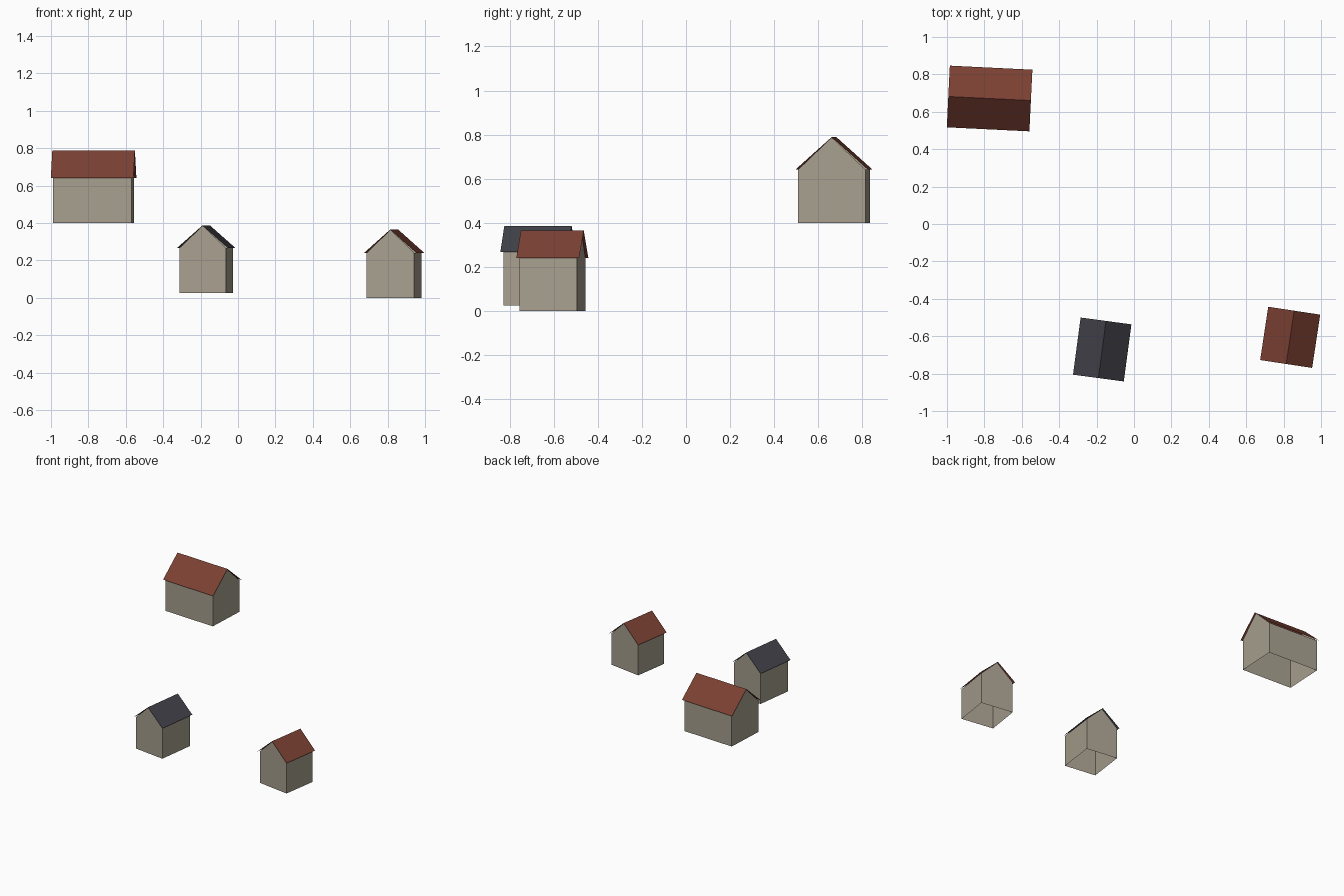
import bpy
import math

cube = bpy.data.objects.get("Cube")
if cube:
    bpy.data.objects.remove(cube, do_unlink=True)


def material(name, rgb):
    mat = bpy.data.materials.new(name)
    mat.use_nodes = True
    mat.diffuse_color = (*rgb, 1)
    mat.node_tree.nodes["Principled BSDF"].inputs["Base Color"].default_value = (*rgb, 1)
    return mat


plaster = material("plaster", (0.39, 0.35, 0.275))
red_tile = material("red_tile", (0.2, 0.053, 0.033))
slate = material("slate", (0.054, 0.054, 0.068))

WALL_HEIGHT = 0.241
OVERHANG = 0.012


def add_mesh(name, verts, faces, mat, place, angle):
    mesh = bpy.data.meshes.new(name)
    mesh.from_pydata(verts, [], faces)
    mesh.materials.append(mat)
    obj = bpy.data.objects.new(name, mesh)
    obj.location = place
    obj.rotation_euler.z = math.radians(angle)
    bpy.context.collection.objects.link(obj)
    return obj


def section(half_width, eave, ridge, y):
    """Gable outline above the eaves: left eave, ridge, right eave."""
    return [(-half_width, y, eave), (0, y, ridge), (half_width, y, eave)]


def house(name, place, angle, width, length, rise, roof_mat):
    """House with its ridge along local y, open underneath."""
    w, l = width / 2, length / 2
    ridge = WALL_HEIGHT + rise

    # Walls: two pentagon gables joined by two long sides
    verts = []
    for y in (-l, l):
        verts += [(-w, y, 0)] + section(w, WALL_HEIGHT, ridge - 0.001, y) + [(w, y, 0)]
    faces = [(0, 4, 3, 2, 1), (5, 6, 7, 8, 9), (0, 1, 6, 5), (4, 9, 8, 3)]
    add_mesh(name + "_walls", verts, faces, plaster, place, angle)

    # Roof: two thin slopes overhanging on every side
    verts = []
    for y in (-l - OVERHANG, l + OVERHANG):
        verts += section(w + OVERHANG, WALL_HEIGHT, ridge, y)
    add_mesh(name + "_roof", verts, [(0, 1, 4, 3), (1, 2, 5, 4)], roof_mat, place, angle)


house("long_house", (-0.772, 0.671, 0.4), 87.2, 0.306, 0.418, 0.148, red_tile)
house("slate_house", (-0.17, -0.671, 0.026), -7.6, 0.25, 0.284, 0.12, slate)
house("small_house", (0.835, -0.606, 0), -8.6, 0.257, 0.264, 0.124, red_tile)
